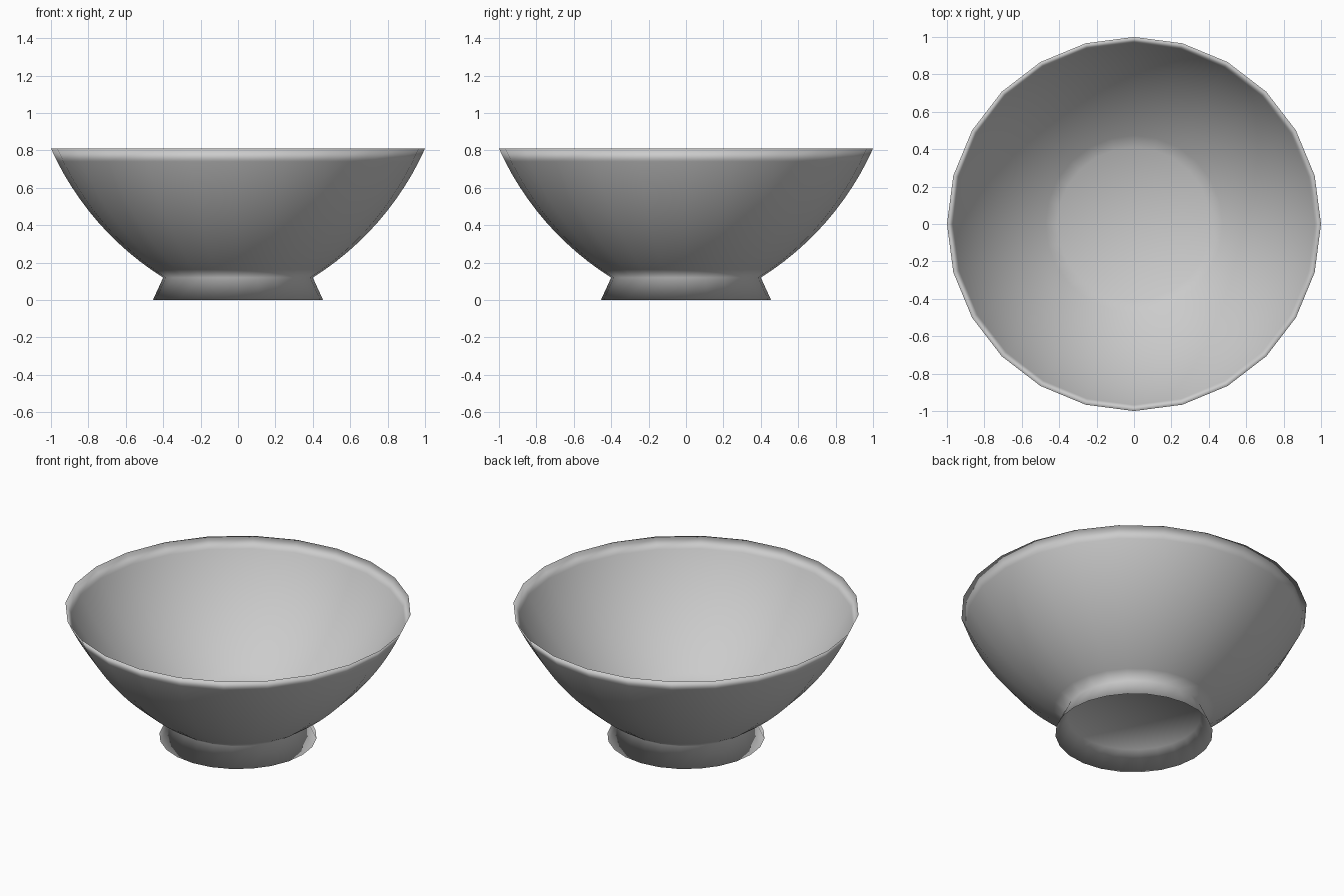
import bpy, bmesh, math

if "Cube" in bpy.data.objects:
    bpy.data.objects.remove(bpy.data.objects["Cube"])

SIDES = 24


def arc(r0, z0, r1, z1, bulge, n):
    """Circular arc between two profile points, bulging outward/down."""
    dx, dz = r1 - r0, z1 - z0
    length = math.hypot(dx, dz)
    radius = (length ** 2 / 4 + bulge ** 2) / (2 * bulge)
    nx, nz = -dz / length, dx / length          # towards the arc centre
    cx = (r0 + r1) / 2 + nx * (radius - bulge)
    cz = (z0 + z1) / 2 + nz * (radius - bulge)
    a0 = math.atan2(z0 - cz, r0 - cx)
    a1 = math.atan2(z1 - cz, r1 - cx)
    return [(cx + radius * math.cos(a0 + (a1 - a0) * i / n),
             cz + radius * math.sin(a0 + (a1 - a0) * i / n)) for i in range(n + 1)]


def lathe(name, profile):
    """Revolve a profile whose first and last points lie on the axis."""
    bm = bmesh.new()
    rings = []
    for r, z in profile:
        count = 1 if r == 0 else SIDES
        rings.append([bm.verts.new((r * math.cos(2 * math.pi * k / SIDES),
                                    r * math.sin(2 * math.pi * k / SIDES), z))
                      for k in range(count)])
    for a, b in zip(rings, rings[1:]):
        for k in range(SIDES):
            m = (k + 1) % SIDES
            if len(a) == 1:
                bm.faces.new((a[0], b[m], b[k]))
            elif len(b) == 1:
                bm.faces.new((a[k], a[m], b[0]))
            else:
                bm.faces.new((a[k], a[m], b[m], b[k]))
    bmesh.ops.recalc_face_normals(bm, faces=bm.faces[:])
    for f in bm.faces:
        f.smooth = True
    mesh = bpy.data.meshes.new(name)
    bm.to_mesh(mesh)
    bm.free()
    obj = bpy.data.objects.new(name, mesh)
    bpy.context.collection.objects.link(obj)
    return obj


# Hollow flared foot, outer wall up to a thin rim, inner wall down to the floor
foot = [(0, 0.11), (0.385, 0.11), (0.455, 0)]
outer_wall = arc(0.40, 0.12, 1.0, 0.81, 0.068, 12)
inner_wall = arc(0.41, 0.145, 1.0, 0.81, 0.068, 12)[-2::-1]
lathe("footed_bowl", foot + outer_wall + inner_wall + [(0, 0.145)])
